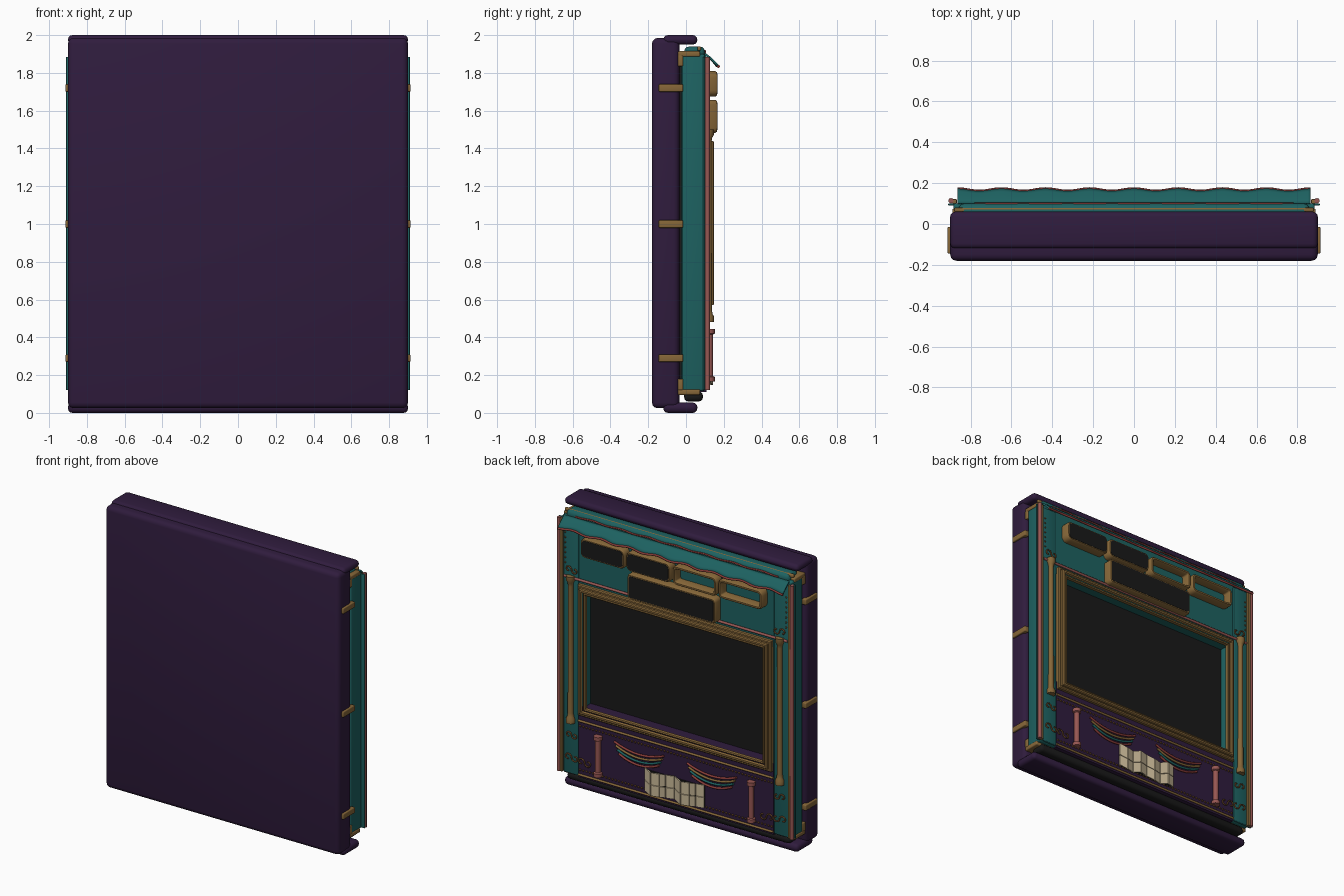
import bpy, bmesh, math
from mathutils import Vector

if "Cube" in bpy.data.objects:
    bpy.data.objects.remove(bpy.data.objects["Cube"])

def material(name, r, g, b):
    m = bpy.data.materials.new(name)
    m.diffuse_color = (r, g, b, 1)
    m.use_nodes = True
    m.node_tree.nodes["Principled BSDF"].inputs["Base Color"].default_value = m.diffuse_color
    return m

PURPLE = material("deep purple", .029, .0115, .047)
TEAL = material("teal", .0125, .122, .12)
GOLD = material("old gold", .24, .135, .04)
ROSE = material("rose", .31, .095, .085)
DARK = material("near black", .010, .010, .010)
CREAM = material("cream", .58, .48, .31)
RED = material("dark red", .25, .045, .04)
BRONZE = material("bronze", .17, .075, .025)

def add_mesh(name, bm, mat, smooth=True):
    bmesh.ops.recalc_face_normals(bm, faces=bm.faces)
    me = bpy.data.meshes.new(name)
    bm.to_mesh(me)
    bm.free()
    me.materials.append(mat)
    ob = bpy.data.objects.new(name, me)
    bpy.context.collection.objects.link(ob)
    if smooth:
        bpy.ops.object.select_all(action='DESELECT')
        ob.select_set(True)
        bpy.context.view_layer.objects.active = ob
        bpy.ops.object.shade_smooth_by_angle(angle=math.radians(35))
    return ob

def box(name, x, y, z, mat, bevel=0.0, seg=3):
    """Box from (min, max) ranges, with optional rounded edges."""
    bm = bmesh.new()
    bmesh.ops.create_cube(bm, size=1)
    for v in bm.verts:
        v.co = Vector([(r[0] + r[1]) / 2 + c * (r[1] - r[0]) for r, c in zip((x, y, z), v.co)])
    if bevel:
        bmesh.ops.bevel(bm, geom=bm.edges[:], offset=bevel, segments=seg, profile=.5, affect='EDGES')
    return add_mesh(name, bm, mat)

def lathe(name, x, y, profile, mat, n=16):
    """Upright turned part from (radius, z) points."""
    bm = bmesh.new()
    rings = [[bm.verts.new((x + r * math.cos(2 * math.pi * i / n), y + r * math.sin(2 * math.pi * i / n), z))
              for i in range(n)] for r, z in profile]
    for a, b in zip(rings, rings[1:]):
        for i in range(n):
            bm.faces.new((a[i], a[(i + 1) % n], b[(i + 1) % n], b[i]))
    bm.faces.new(rings[0])
    bm.faces.new(rings[-1])
    return add_mesh(name, bm, mat)

def outline(cx, cz, w, h, r):
    """Rectangle outline with rounded corners when r > 0."""
    n = 5 if r > 0 else 1
    pts = []
    for k, (sx, sz) in enumerate(((1, 1), (-1, 1), (-1, -1), (1, -1))):
        for i in range(n):
            a = math.pi / 2 * (k + (i / (n - 1) if n > 1 else 0))
            pts.append((cx + sx * (w / 2 - r) + r * math.cos(a), cz + sz * (h / 2 - r) + r * math.sin(a)))
    return pts

def frame(name, cx, cz, w, h, r, profile, mat):
    """Moulding swept round a rectangle from (inset, y) points."""
    bm = bmesh.new()
    rings = [[bm.verts.new((px, y, pz)) for px, pz in
              outline(cx, cz, w - 2 * d, h - 2 * d, max(r - d, .004) if r else 0)] for d, y in profile]
    for a, b in zip(rings, rings[1:]):
        for i in range(len(a)):
            j = (i + 1) % len(a)
            bm.faces.new((a[i], a[j], b[j], b[i]))
    return add_mesh(name, bm, mat)

def plate(name, cx, cz, w, h, r, y, mat):
    """Thin rounded panel facing the stage side."""
    bm = bmesh.new()
    f = bm.faces.new([bm.verts.new((px, y, pz)) for px, pz in outline(cx, cz, w, h, r)])
    ext = bmesh.ops.extrude_face_region(bm, geom=[f])
    for v in ext['geom']:
        if isinstance(v, bmesh.types.BMVert):
            v.co.y -= .008
    return add_mesh(name, bm, mat)

def tube(name, pts, r, mat):
    cu = bpy.data.curves.new(name, 'CURVE')
    cu.dimensions = '3D'
    cu.bevel_depth, cu.bevel_resolution, cu.use_fill_caps = r, 2, True
    sp = cu.splines.new('POLY')
    sp.points.add(len(pts) - 1)
    for p, c in zip(sp.points, pts):
        p.co = (*c, 1)
    cu.materials.append(mat)
    ob = bpy.data.objects.new(name, cu)
    bpy.context.collection.objects.link(ob)

# big rear slab with top and bottom lips
box("rear_slab", (-.9, .9), (-.18, -.035), (.025, 1.985), PURPLE, .03)
box("top_lip", (-.9, .9), (-.12, .06), (1.95, 2), PURPLE, .024)
box("bottom_lip", (-.9, .9), (-.12, .06), (0, .055), PURPLE, .024)
box("dark_core", (-.86, .86), (-.05, 0), (.12, 1.88), DARK)

# teal cabinet around the stage opening
box("cabinet_back", (-.87, .87), (-.025, .02), (.11, 1.9), TEAL, .01)
box("upper_wall", (-.75, .75), (0, .105), (1.415, 1.9), TEAL)
box("lower_wall", (-.75, .75), (0, .108), (.11, .605), PURPLE)
box("stage_screen", (-.72, .72), (.02, .035), (.58, 1.43), DARK)
box("gold_head_plate", (-.89, .89), (-.045, .075), (1.885, 1.915), GOLD, .008)
box("gold_foot_plate", (-.89, .89), (-.045, .075), (.095, .125), GOLD, .008)
box("cornice", (-.86, .86), (-.01, .1), (1.87, 1.94), TEAL, .028)
box("cornice_gold_bead", (-.88, .88), (.06, .08), (1.918, 1.94), GOLD, .006)
box("plinth", (-.86, .86), (-.01, .09), (.06, .115), DARK, .024)
for s in (-1, 1):
    box("side_wall", sorted((s * .71, s * .885)), (-.022, .1), (.115, 1.9), TEAL, .012)
    box("pilaster", sorted((s * .755, s * .865)), (.09, .112), (.12, 1.87), TEAL, .005)
    box("side_flange", sorted((s * .865, s * .91)), (.09, .1), (.12, 1.885), TEAL, .003)
    box("front_gold_strip", sorted((s * .868, s * .89)), (.098, .122), (.12, 1.88), GOLD, .004)
    tube("rose_edge_rod", [(s * .896, .114, .12), (s * .896, .114, 1.885)], .0135, ROSE)
    for z in (.29, 1.0, 1.72):
        box("side_clamp", sorted((s * .88, s * .913)), (-.145, -.015), (z - .02, z + .02), GOLD, .006)
    for z in (.15, 1.865):
        box("corner_bracket", sorted((s * .86, s * .89)), (-.045, -.015), (z - .03, z + .03), GOLD, .006)
    # columns beside the stage
    lathe("stage_column", s * .805, .118, [(.03, .48), (.03, .51), (.022, .525), (.019, .55), (.017, 1.43),
          (.02, 1.455), (.029, 1.47), (.029, 1.50)], GOLD)
    lathe("small_post", s * .59, .125, [(.028, .165), (.028, .19), (.018, .195), (.018, .415),
          (.028, .42), (.028, .445)], ROSE)
    # rivets on the pilasters
    for i in range(7):
        bm = bmesh.new()
        bmesh.ops.create_uvsphere(bm, u_segments=8, v_segments=6, radius=.006)
        bmesh.ops.translate(bm, verts=bm.verts, vec=(s * .85, .113, 1.58 + i * .035))
        add_mesh("rivet", bm, BRONZE)
    # scroll ornaments: S shaped spirals
    for x, z, size in ((.80, 1.54, .045), (.80, .39, .042), (.80, .235, .05), (.70, .225, .05)):
        pts = []
        for i in range(-24, 25):
            t = i / 24
            a = abs(t) * 1.6 * math.pi
            r = size * (1 - .65 * abs(t)) * .55
            k = 1 if t >= 0 else -1
            pts.append((s * (x + k * (size * .55 - r * math.cos(a))), .116, z + k * r * math.sin(a)))
        tube("scroll_ornament", pts, .005, BRONZE)
    # stacked swags of cord
    for k, mat in enumerate((RED, GOLD, TEAL, RED)):
        tube("swag", [(s * .28 + (.19 - .012 * k) * i / 8, .117, .435 - .025 * k - .04 * (1 - (i / 8) ** 2))
                      for i in range(-8, 9)], .008, mat)

# stepped gold frame round the stage
frame("stage_frame_outer", 0, 1.005, 1.49, .91, 0, [(0, .1), (0, .125), (.006, .132), (.016, .132), (.022, .122)], GOLD)
frame("stage_frame_middle", 0, 1.005, 1.45, .87, 0, [(0, .1), (0, .142), (.006, .149), (.018, .149), (.024, .135)], GOLD)
frame("stage_frame_shadow", 0, 1.005, 1.405, .825, 0, [(0, .128), (.012, .128)], BRONZE)
frame("stage_frame_inner", 0, 1.005, 1.39, .815, 0, [(0, .12), (0, .136), (.005, .14), (.012, .136), (.012, .112), (-.02, .106)], GOLD)

# trims across the facade
tube("rose_trim", [(-.86, .112, 1.485), (.86, .112, 1.485)], .009, ROSE)
for z in (.505, .13):
    tube("gold_trim", [(-.75, .112, z), (.75, .112, z)], .008, GOLD)
for z in (.47, .165):
    bm = bmesh.new()
    for i in range(60):
        r = bmesh.ops.create_icosphere(bm, subdivisions=1, radius=.008)
        bmesh.ops.translate(bm, verts=r['verts'], vec=(-.737 + i * .025, .111, z))
    add_mesh("bead_row", bm, BRONZE)

# sign windows: filled on one side, open on the other
rim = [(0, .1), (0, .155), (.007, .165), (.018, .165), (.025, .155), (.025, .1)]
for x in (.53, .178, -.178, -.53):
    frame("window_frame", x, 1.742, .34, .135, .035, rim, GOLD)
    if x > 0:
        plate("window_panel", x, 1.742, .315, .11, .025, .167, DARK)
frame("large_window_frame", 0, 1.57, .68, .175, .025, rim, GOLD)
plate("large_window_panel", 0, 1.57, .652, .147, .015, .167, DARK)

# wavy canopy with red piping
bm = bmesh.new()
N = 128
rows = []
for k in range(5):
    t = k / 4
    rows.append([])
    for i in range(N + 1):
        x = -.865 + 1.73 * i / N
        w = math.cos(2 * math.pi * x / .2165)
        rows[-1].append((x, .1 + .066 * t + .006 * w * t, 1.9 - .062 * t ** 1.2 - .004 * w * t))
vr = [[bm.verts.new(p) for p in r] for r in rows]
for a, b in zip(vr, vr[1:]):
    for i in range(N):
        bm.faces.new((a[i], a[i + 1], b[i + 1], b[i]))
canopy = add_mesh("canopy", bm, TEAL)
sol = canopy.modifiers.new("thickness", 'SOLIDIFY')
sol.thickness, sol.offset = .012, 0
tube("canopy_piping", rows[-1], .008, RED)
tube("canopy_top_piping", [(x, .1, 1.912 + .004 * math.cos(29 * x)) for x in [-.78 + .026 * i for i in range(61)]], .006, RED)

# folded cream card book
bm = bmesh.new()
folds = [(-.23 + .0575 * i, .125 + (.014 if i % 2 else 0), .008 * (-1) ** (i // 2)) for i in range(9)]
for (x0, y0, d0), (x1, y1, d1) in zip(folds, folds[1:]):
    for lo, hi in ((.155, .228), (.232, .315)):
        q = [(x0 + .002, y0, lo + d0), (x1 - .002, y1, lo + d1), (x1 - .002, y1, hi + d1), (x0 + .002, y0, hi + d0)]
        bm.faces.new([bm.verts.new(p) for p in q])
book = add_mesh("card_book", bm, CREAM, False)
sol = book.modifiers.new("thickness", 'SOLIDIFY')
sol.thickness, sol.offset = .008, 0
box("card_book_backing", (-.22, .22), (.105, .12), (.165, .305), DARK)
